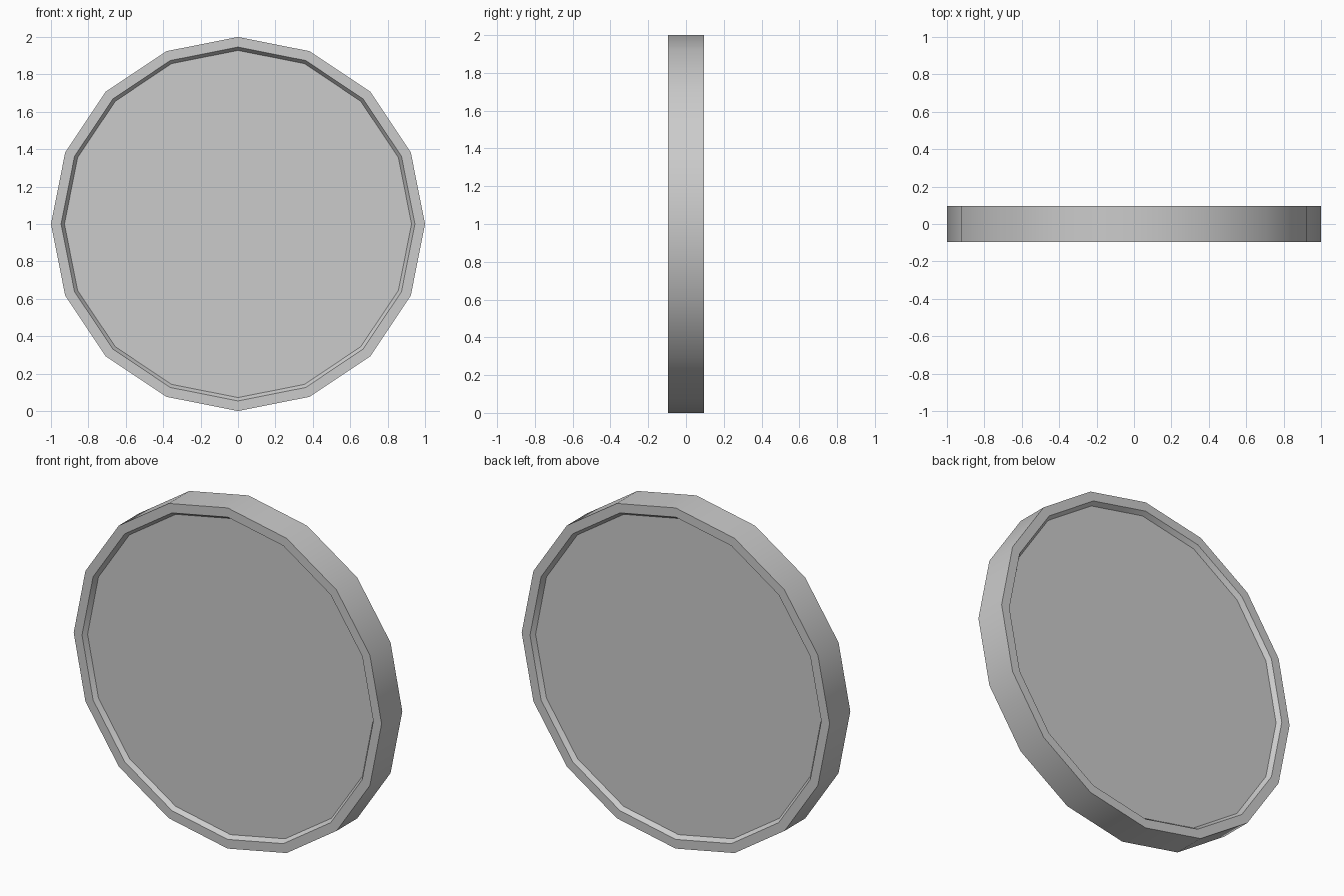
import bpy, bmesh, math

if "Cube" in bpy.data.objects:
    bpy.data.objects.remove(bpy.data.objects["Cube"])

SIDES = 16
HALF = 0.096      # half thickness
RECESS = 0.026    # depth of the sunken faces

# profile (radius, y) from front panel edge, over the rim, to back panel edge
profile = [(0.928, -HALF + RECESS), (0.946, -HALF), (1.0, -HALF),
           (1.0, HALF), (0.946, HALF), (0.928, HALF - RECESS)]

bm = bmesh.new()
rings = []
for r, y in profile:
    rings.append([bm.verts.new((r * math.cos(2 * math.pi * i / SIDES), y,
                                1 + r * math.sin(2 * math.pi * i / SIDES)))
                  for i in range(SIDES)])

# rim walls
for a, b in zip(rings, rings[1:]):
    for i in range(SIDES):
        j = (i + 1) % SIDES
        bm.faces.new((a[i], a[j], b[j], b[i]))

# sunken front and back panels
bm.faces.new(rings[0])
bm.faces.new(rings[-1])
bmesh.ops.recalc_face_normals(bm, faces=bm.faces)

mesh = bpy.data.meshes.new("rimmed_disc")
bm.to_mesh(mesh)
bm.free()
disc = bpy.data.objects.new("rimmed_disc", mesh)
bpy.context.collection.objects.link(disc)

# smooth outer wall, crisp rim edges
bpy.context.view_layer.objects.active = disc
disc.select_set(True)
bpy.ops.object.shade_smooth_by_angle(angle=math.radians(30))
